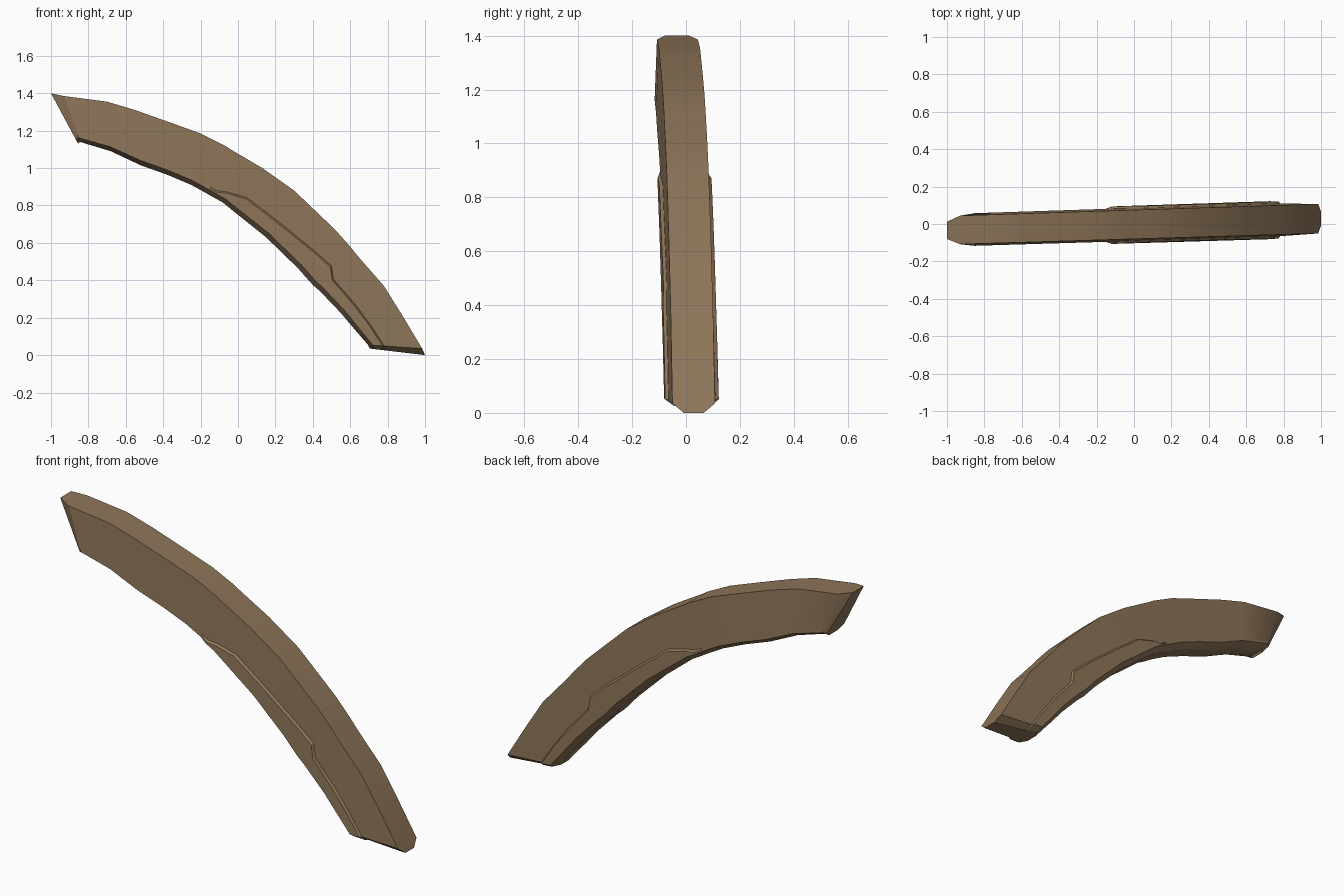
import bpy, bmesh, math

if "Cube" in bpy.data.objects:
    bpy.data.objects.remove(bpy.data.objects["Cube"])

# One flat brown
mat = bpy.data.materials.new("horn_brown")
mat.diffuse_color = (0.27, 0.18, 0.10, 1)
mat.use_nodes = True
mat.node_tree.nodes["Principled BSDF"].inputs["Base Color"].default_value = mat.diffuse_color

# Stations along the arc: outer x, z, inner x, z, ledge height (0 inner .. 1 outer)
stations = [
    (-1.00, 1.40, -.855, 1.130, .15),
    (-.93, 1.385, -.845, 1.140, .15),
    (-.70, 1.355, -.680, 1.090, .15),
    (-.55, 1.310, -.520, 1.015, .15),
    (-.38, 1.250, -.380, .965, .15),
    (-.20, 1.185, -.250, .910, .15),
    (-.07, 1.120, -.160, .860, .15),
    (-.04, 1.100, -.125, .840, .15),
    (.02, 1.065, -.080, .815, .23),
    (.13, 1.000, .000, .750, .37),
    (.30, .880, .150, .630, .37),
    (.52, .670, .320, .465, .45),
    (.60, .580, .400, .375, .50),
    (.64, .530, .440, .340, .35),
    (.78, .370, .550, .225, .33),
    (.88, .210, .630, .130, .33),
    (.985, .035, .695, .055, .30),
    (1.00, .000, .705, .035, .30),
]
PLATE_START = 7      # the raised lower plate begins here
SLOPE, RAISE = .012, .012


def ring_points(i, st):
    """Cross-section: flat outer rim, sides with a ledge, chamfered inner rim."""
    ox, oz, ix, iz, s = st
    raised = RAISE if i >= PLATE_START else 0
    # narrowing of the end caps at the outer and inner rims
    n_out, n_in = {0: (.03, .012), len(stations) - 1: (.042, .03)}.get(i, (0, 0))
    profile = [(1, 0, 0), (s, 0, 0), (s - .03, raised, 0),
               (.09, raised, 0), (0, raised, .04)]

    def point(side, p):
        t, up, inset = p
        x, z = ix + (ox - ix) * t, iz + (oz - iz) * t
        half = .0775 + .0015 * x + SLOPE * (1 - t) + up - inset
        half -= n_out * t + n_in * (1 - t)
        return (x, -.0025 + .0315 * x + side * half, z)

    return [point(-1, p) for p in profile] + [point(1, p) for p in reversed(profile)]


# Curved beam with the raised plate on both sides
bm = bmesh.new()
rings = [[bm.verts.new(p) for p in ring_points(i, st)] for i, st in enumerate(stations)]
for a, b in zip(rings, rings[1:]):
    for k in range(len(a)):
        j = (k + 1) % len(a)
        bm.faces.new((a[k], a[j], b[j], b[k]))
bm.faces.new(rings[0])
bm.faces.new(rings[-1][::-1])
bmesh.ops.remove_doubles(bm, verts=bm.verts, dist=.0005)
bmesh.ops.recalc_face_normals(bm, faces=bm.faces)
mesh = bpy.data.meshes.new("curved_beam")
bm.to_mesh(mesh)
bm.free()
mesh.materials.append(mat)
beam = bpy.data.objects.new("curved_beam", mesh)
bpy.context.collection.objects.link(beam)

# Smooth along the curve, crisp at the rims
bpy.context.view_layer.objects.active = beam
beam.select_set(True)
bpy.ops.object.shade_smooth_by_angle(angle=math.radians(30))
